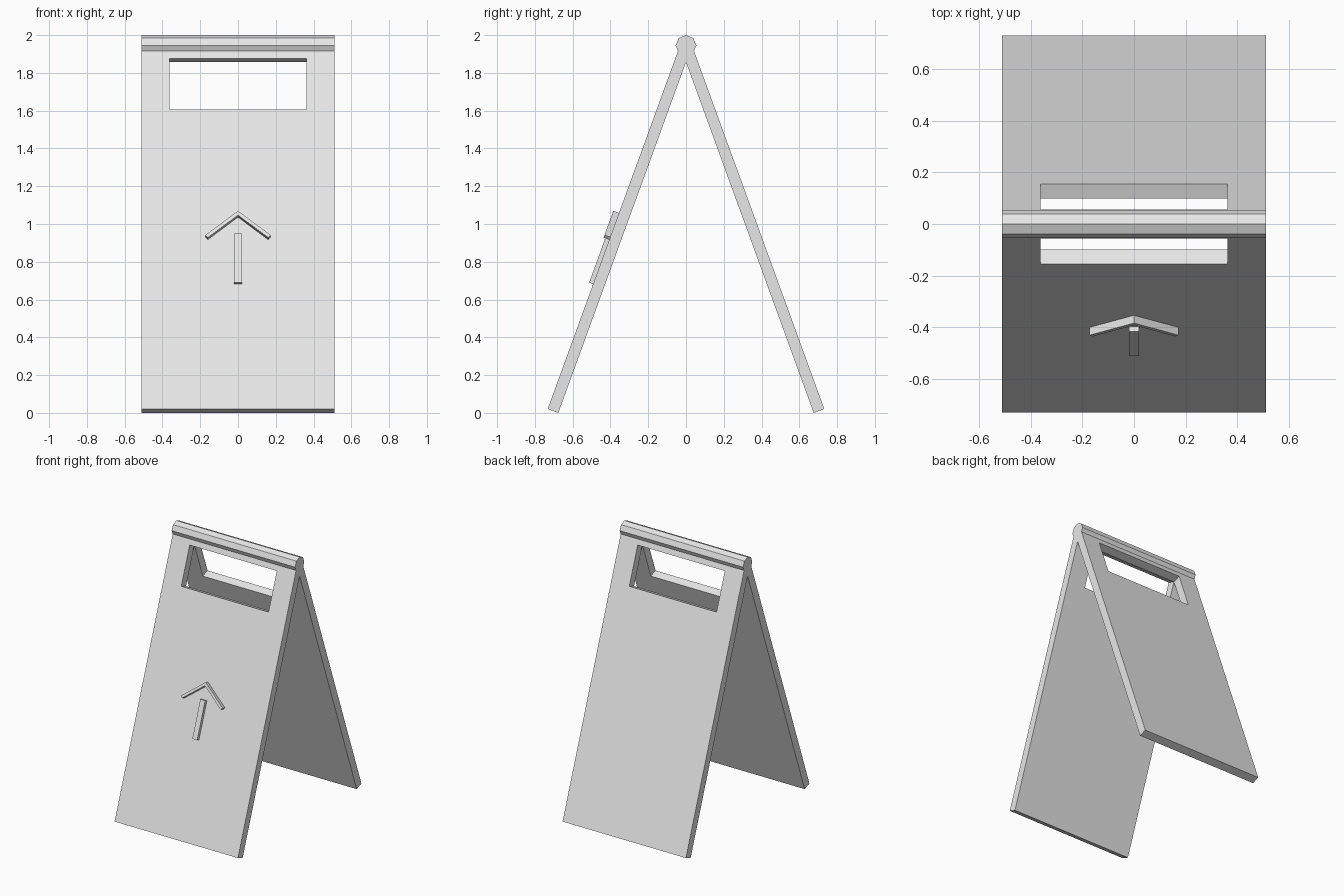
import bpy, bmesh, math

if "Cube" in bpy.data.objects:
    bpy.data.objects.remove(bpy.data.objects["Cube"])

TILT = math.radians(20)
HINGE_Z = 1.945       # height of the hinge axis
HALF_W = 0.512        # half width of the sign
HALF_T = 0.03         # half thickness of a panel

grey = bpy.data.materials.new("plain_grey")
grey.diffuse_color = (0.8, 0.8, 0.8, 1)
grey.use_nodes = True
grey.node_tree.nodes["Principled BSDF"].inputs["Base Color"].default_value = grey.diffuse_color


def finish(name, bm):
    bmesh.ops.recalc_face_normals(bm, faces=bm.faces)
    mesh = bpy.data.meshes.new(name)
    bm.to_mesh(mesh)
    bm.free()
    mesh.materials.append(grey)
    obj = bpy.data.objects.new(name, mesh)
    bpy.context.collection.objects.link(obj)
    return obj


def leaf(x, s, h, side):
    """Point on a leaf: s runs down from the hinge, h outwards from its middle."""
    return (x, side * (s * math.sin(TILT) + h * math.cos(TILT)),
            HINGE_Z - s * math.cos(TILT) + h * math.sin(TILT))


def slab(name, polys, h0, h1, side):
    """Flat polygons in leaf coordinates, thickened from h0 to h1."""
    bm = bmesh.new()
    for poly in polys:
        bm.faces.new([bm.verts.new((x, s, h0)) for x, s in poly])
    bmesh.ops.remove_doubles(bm, verts=bm.verts, dist=1e-5)
    top = bmesh.ops.extrude_face_region(bm, geom=bm.faces[:], use_keep_orig=True)
    for v in [g for g in top["geom"] if isinstance(g, bmesh.types.BMVert)]:
        v.co.z = h1
    for v in bm.verts:
        v.co = leaf(*v.co, side)
    return finish(name, bm)


# Two leaning panels, each with a hand opening near the top
xs = (-HALF_W, -0.362, 0.362, HALF_W)
ss = (0.0, 0.083, 0.372, 2.059)
cells = [[(xs[i], ss[j]), (xs[i + 1], ss[j]), (xs[i + 1], ss[j + 1]), (xs[i], ss[j + 1])]
         for i in range(3) for j in range(3) if (i, j) != (1, 1)]
for name, side in (("front_panel", -1), ("back_panel", 1)):
    slab(name, cells, -HALF_T, HALF_T, side)

# Raised arrow on the front panel
slab("arrow_stem", [[(-0.02, 1.078), (0.02, 1.078), (0.02, 1.355), (-0.02, 1.355)]],
     HALF_T - 0.005, HALF_T + 0.0226, -1)
slope = math.atan2(0.136, 0.172)
w = 0.019
dx, ds = w * math.sin(slope), w * math.cos(slope)
head = [[(0, 0.954), (k * 0.172, 1.09), (k * (0.172 - dx), 1.09 + ds), (0, 0.954 + w / math.cos(slope))]
        for k in (-1, 1)]
slab("arrow_head", head, HALF_T - 0.005, HALF_T + 0.032, -1)

# Eight-sided hinge bar along the top
bm = bmesh.new()
bmesh.ops.create_cone(bm, cap_ends=True, segments=8, radius1=0.055, radius2=0.055, depth=2 * HALF_W)
for v in bm.verts:
    x, y, z = v.co
    v.co = (z, x, HINGE_Z + y)
finish("hinge_bar", bm)
